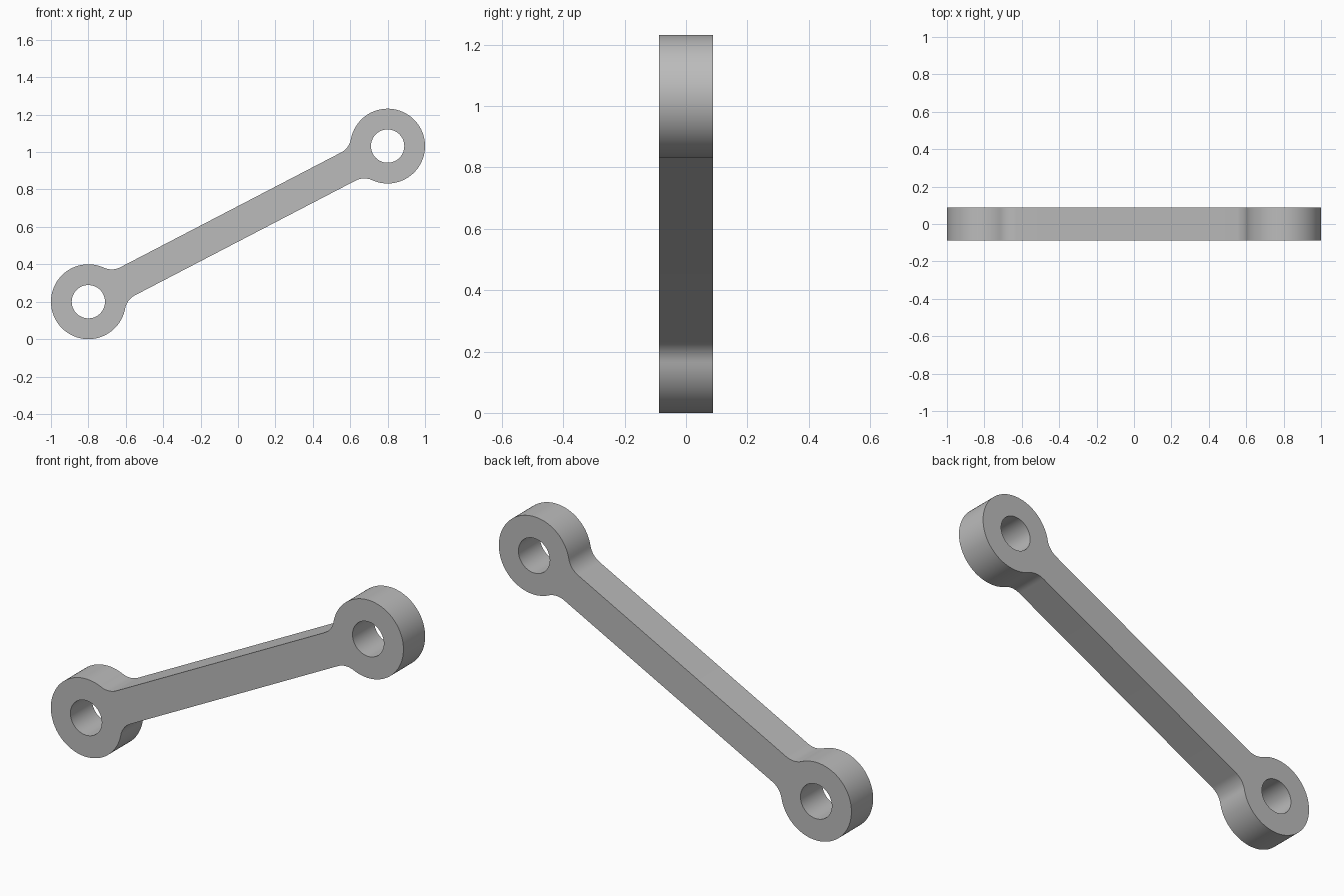
import bpy, bmesh
from math import cos, sin, pi, atan2, sqrt, radians
from mathutils import Matrix, Vector

if "Cube" in bpy.data.objects:
    bpy.data.objects.remove(bpy.data.objects["Cube"], do_unlink=True)

END_X, LOW_Z, HIGH_Z = 0.8, 0.2, 1.032   # eye centres
EYE_R, HOLE_R = 0.2, 0.089
BAR_HALF, FILLET, DEPTH_HALF = 0.0845, 0.1, 0.088

grey = bpy.data.materials.new("plain_grey")
grey.use_nodes = True
colour = (0.5, 0.5, 0.5, 1)
grey.diffuse_color = colour
grey.node_tree.nodes["Principled BSDF"].inputs["Base Color"].default_value = colour


def arc(cx, cy, r, a0, a1, n):
    """Points along an arc, both ends included."""
    return [Vector((cx + r * cos(a0 + (a1 - a0) * i / n),
                    cy + r * sin(a0 + (a1 - a0) * i / n), 0)) for i in range(n + 1)]


# Outline along the bar axis: right end eye with a fillet on each side
half_len = sqrt(END_X ** 2 + ((HIGH_Z - LOW_Z) / 2) ** 2)
fy = BAR_HALF + FILLET
fd = sqrt((EYE_R + FILLET) ** 2 - fy ** 2)
t = atan2(fy, fd)
end = (arc(half_len - fd, -fy, FILLET, pi / 2, t, 12)
       + arc(half_len, 0, EYE_R, t - pi, pi - t, 72)[1:-1]
       + arc(half_len - fd, fy, FILLET, -t, -pi / 2, 12))
outline = end + [-p for p in end]
holes = [arc(s * half_len, 0, HOLE_R, 0, 2 * pi, 64)[:-1] for s in (1, -1)]

# Flat link with holes, as a filled curve extruded to depth
curve = bpy.data.curves.new("link_profile", "CURVE")
curve.dimensions = "2D"
curve.fill_mode = "BOTH"
curve.extrude = DEPTH_HALF
for loop in [outline] + holes:
    spline = curve.splines.new("POLY")
    spline.points.add(len(loop) - 1)
    for point, p in zip(spline.points, loop):
        point.co = (p.x, p.y, 0, 1)
    spline.use_cyclic_u = True
profile = bpy.data.objects.new("link_profile", curve)
bpy.context.collection.objects.link(profile)
bpy.context.view_layer.update()
mesh = bpy.data.meshes.new_from_object(
    profile.evaluated_get(bpy.context.evaluated_depsgraph_get()))
bpy.data.objects.remove(profile, do_unlink=True)

# Weld the caps to the walls, then stand the link up at its slope
bm = bmesh.new()
bm.from_mesh(mesh)
bmesh.ops.remove_doubles(bm, verts=bm.verts, dist=0.0001)
slope = atan2(HIGH_Z - LOW_Z, 2 * END_X)
bm.transform(Matrix.Translation((0, 0, (LOW_Z + HIGH_Z) / 2))
             @ Matrix.Rotation(pi / 2, 4, "X") @ Matrix.Rotation(slope, 4, "Z"))
bmesh.ops.recalc_face_normals(bm, faces=bm.faces)
bm.to_mesh(mesh)
bm.free()
mesh.materials.clear()
mesh.materials.append(grey)

link = bpy.data.objects.new("link_arm", mesh)
bpy.context.collection.objects.link(link)
bpy.context.view_layer.objects.active = link
link.select_set(True)
bpy.ops.object.shade_smooth_by_angle(angle=radians(30))
